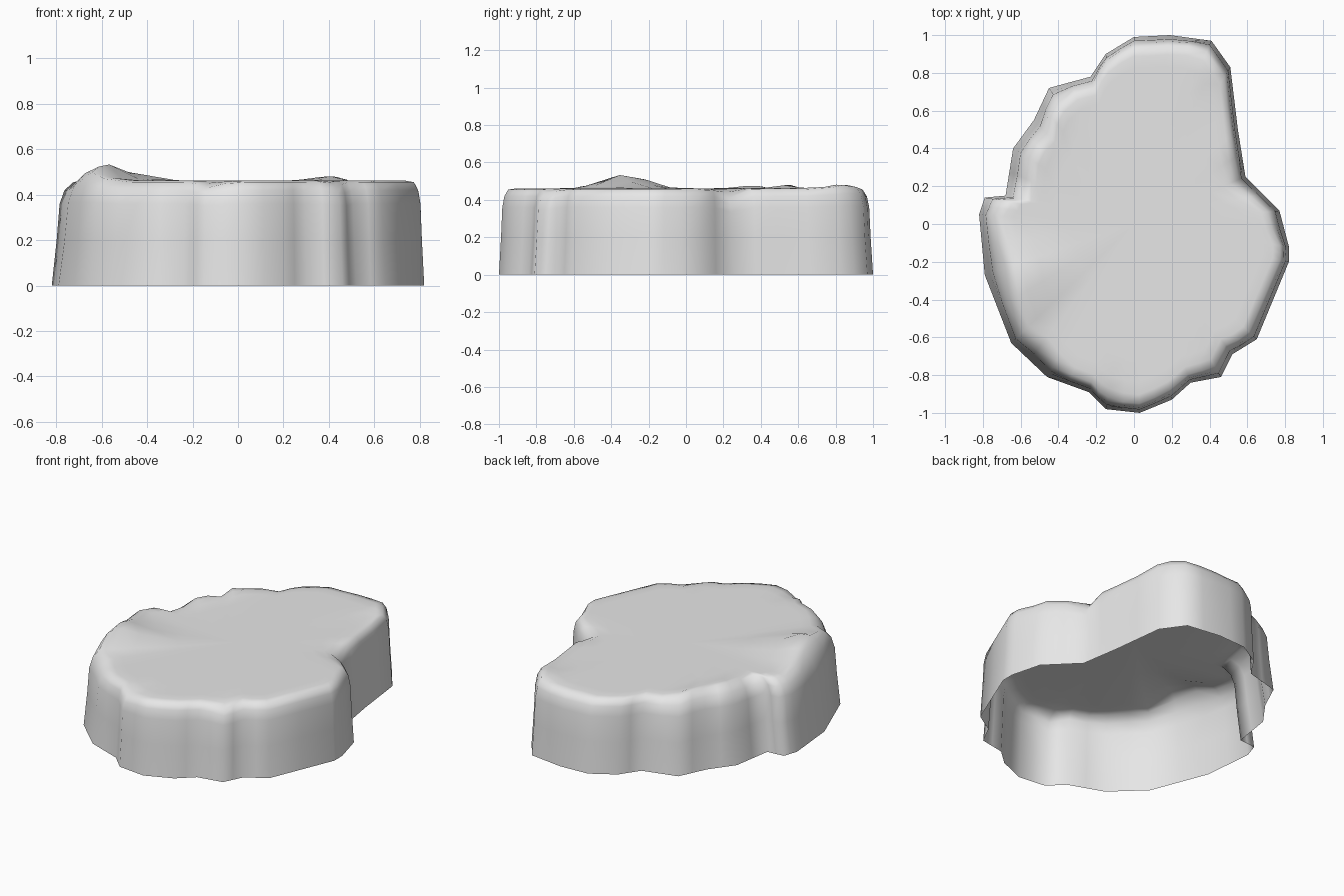
import bpy
import bmesh
import math
import random
from mathutils import Vector

random.seed(4)

default_cube = bpy.data.objects.get("Cube")
if default_cube:
    bpy.data.objects.remove(default_cube, do_unlink=True)

# Footprint of the rock, counter-clockwise from the front
FOOTPRINT = [
    (.03, -1), (.2, -.93), (.3, -.84), (.46, -.81), (.52, -.69), (.65, -.61),
    (.82, -.2), (.82, -.12), (.77, .07), (.59, .25), (.55, .5), (.51, .83),
    (.41, .97), (.19, 1), (0, .99), (-.15, .9), (-.23, .78), (-.45, .72),
    (-.53, .55), (-.64, .4), (-.68, .15), (-.79, .14), (-.82, .05),
    (-.79, -.27), (-.65, -.63), (-.46, -.81), (-.24, -.89), (-.15, -.98),
]
# Wall levels: height and share of the inward lean
WALL = [(0, 0), (.2, .25), (.36, .4), (.42, .65), (.455, 1.1)]
# Plateau rings, scaled from the rim towards the middle
PLATEAU = [.95, .88, .75, .45]
TOP = .462
# Bumps and dents along the rim: x, y, height, radius
BUMPS = [(-.6, -.31, .085, .13), (.43, .85, .025, .1), (-.45, .56, .03, .07),
         (-.55, .38, .03, .08), (-.6, -.58, .015, .08), (.57, .23, -.07, .06),
         (.47, -.76, -.03, .06), (-.13, -.93, -.03, .06)]


def densify(points):
    """Add a midpoint to every side of the footprint."""
    result = []
    for i, point in enumerate(points):
        a = Vector(point)
        b = Vector(points[(i + 1) % len(points)])
        result += [a, (a + b) / 2]
    return result


def raised(point, z):
    """Lift or lower a point by nearby bumps, more strongly near the top."""
    lift = 0
    for x, y, height, radius in BUMPS:
        distance = (point - Vector((x, y))).length
        lift += height * math.exp(-(distance / radius) ** 2)
    return Vector((point.x, point.y, z + lift * (z / TOP) ** 4))


def lean(point):
    """Inward lean of the wall, strongest on the right-hand side."""
    slope = .1 if point.x < -.4 else .05
    return slope * random.uniform(.8, 1.2)


def bridge(bm, lower, upper):
    count = len(lower)
    for i in range(count):
        j = (i + 1) % count
        bm.faces.new((lower[i], lower[j], upper[j], upper[i]))


outline = densify(FOOTPRINT)
leans = [lean(p) for p in outline]
bm = bmesh.new()
rings = []

# Side wall, open underneath
for z, share in WALL:
    ring = [p - p.normalized() * d * share for p, d in zip(outline, leans)]
    rings.append([bm.verts.new(raised(p, z)) for p in ring])

# Flat plateau with a bumpy rim
for scale in PLATEAU:
    rings.append([bm.verts.new(raised(p * scale, TOP)) for p in ring])

for lower, upper in zip(rings, rings[1:]):
    bridge(bm, lower, upper)

centre = bm.verts.new((0, 0, TOP))
last = rings[-1]
for i, vert in enumerate(last):
    bm.faces.new((vert, last[(i + 1) % len(last)], centre))

for face in bm.faces:
    face.smooth = True

mesh = bpy.data.meshes.new("rock_plateau")
bm.to_mesh(mesh)
bm.free()

# Single stone colour
stone = bpy.data.materials.new("stone_grey")
stone.use_nodes = True
grey = (.8, .8, .8, 1)
stone.diffuse_color = grey
for node in stone.node_tree.nodes:
    if node.type == 'BSDF_PRINCIPLED':
        node.inputs["Base Color"].default_value = grey
mesh.materials.append(stone)

rock = bpy.data.objects.new("rock_plateau", mesh)
bpy.context.scene.collection.objects.link(rock)
